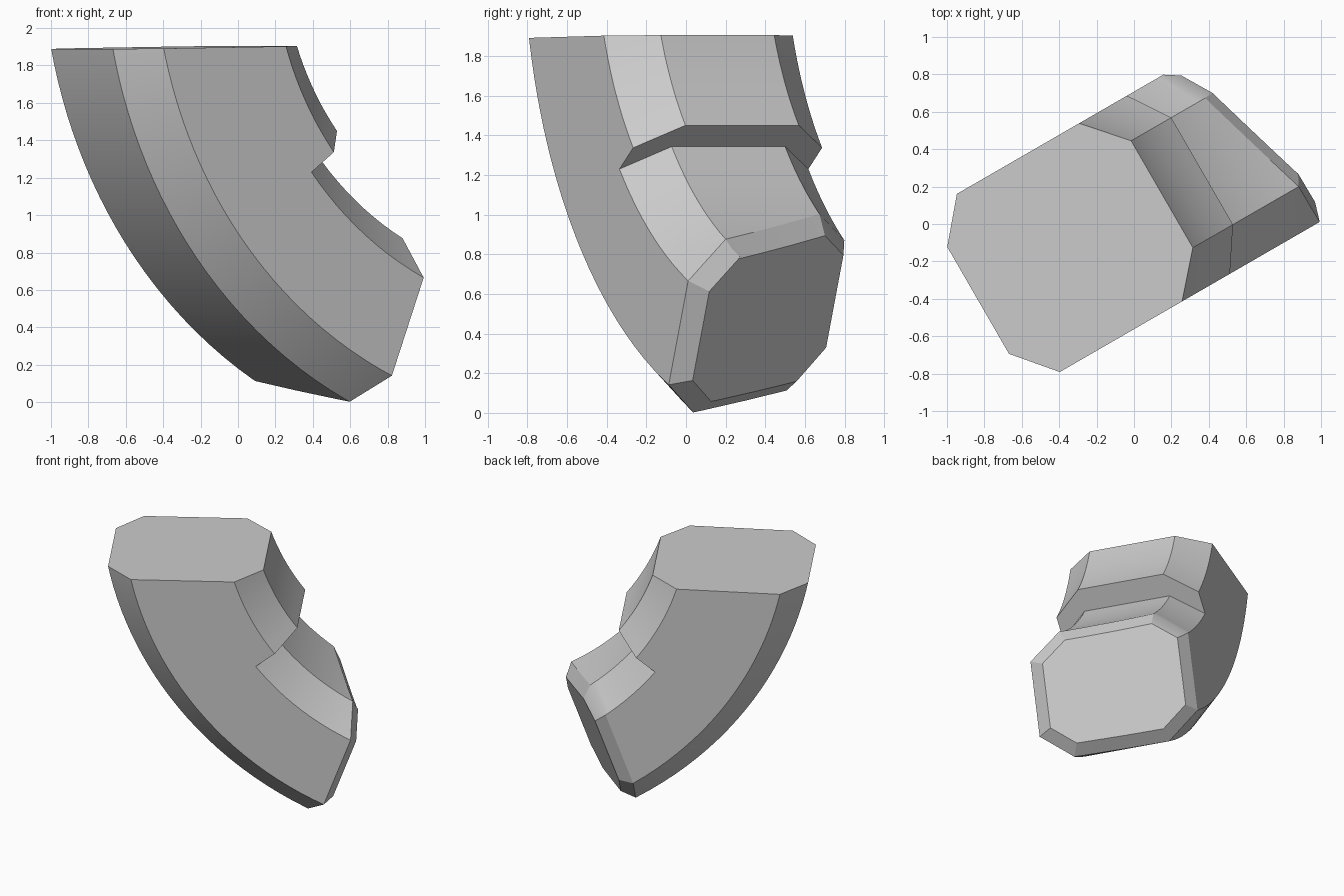
import bpy, bmesh, math
from mathutils import Matrix, Vector

cube = bpy.data.objects.get("Cube")
if cube:
    bpy.data.objects.remove(cube, do_unlink=True)

grey = bpy.data.materials.new("plain grey")
grey.use_nodes = True
colour = (0.6, 0.6, 0.6, 1)
grey.diffuse_color = colour
grey.node_tree.nodes["Principled BSDF"].inputs["Base Color"].default_value = colour

# Bend: octagonal section swept round a horizontal axis
CENTRE_X, CENTRE_Z, MIDDLE = 1.733, 2.44, 0.063
WIDE, NARROW = 0.55, 0.33
OUTER, OUTER_SIDE, SHOULDER = 2.716, 2.533, 1.975
STEP_ANGLE = 37.8


def section(bm, angle, inner, inner_side):
    """One ring of the sweep, as chamfered half mirrored to the other side."""
    half = [(NARROW, inner), (WIDE, inner_side), (WIDE, SHOULDER),
            (WIDE, OUTER_SIDE), (NARROW, OUTER)]
    ring = half + [(-w, r) for w, r in reversed(half)]
    a = math.radians(angle)
    return [bm.verts.new((CENTRE_X - r * math.cos(a), MIDDLE + w,
                          CENTRE_Z - r * math.sin(a))) for w, r in ring]


def cut(bm, point, normal):
    """Slice off everything on the normal side and close the opening."""
    geom = bm.verts[:] + bm.edges[:] + bm.faces[:]
    res = bmesh.ops.bisect_plane(bm, geom=geom, dist=1e-5, plane_co=point,
                                 plane_no=normal, clear_outer=True)
    rim = [e for e in res["geom_cut"] if isinstance(e, bmesh.types.BMEdge)]
    return bmesh.ops.contextual_create(bm, geom=rim)["faces"]


bm = bmesh.new()
rings = []
N = 16
# Upper length, then the stepped-in lower length
for start, end, inner, side in ((5, STEP_ANGLE, 1.615, 1.8),
                                (STEP_ANGLE, 75, 1.79, SHOULDER)):
    for i in range(N + 1):
        rings.append(section(bm, start + (end - start) * i / N, inner, side))
for a, b in zip(rings, rings[1:]):
    for i in range(len(a)):
        j = (i + 1) % len(a)
        bm.faces.new((a[i], a[j], b[j], b[i]))
bmesh.ops.remove_doubles(bm, verts=bm.verts, dist=1e-4)

# Nearly level top and slanted lower end
cut(bm, Vector((0, 0, 1.902)), Vector((-0.015, 0, 1)))
end_face = cut(bm, Vector((0.436, 0, 0)), Vector((1, 0.37, -0.374)))
bmesh.ops.recalc_face_normals(bm, faces=bm.faces)

# Raised bevelled cap on the lower end
bmesh.ops.dissolve_limit(bm, angle_limit=0.001, verts=bm.verts, edges=bm.edges)
slant = Vector((1, 0.37, -0.374)).normalized()
cap = max(bm.faces, key=lambda f: f.normal.dot(slant))
bmesh.ops.inset_region(bm, faces=[cap], thickness=0.083, depth=0.08,
                       use_even_offset=True)

bmesh.ops.rotate(bm, verts=bm.verts, matrix=Matrix.Rotation(math.radians(30), 3, "Z"))
mesh = bpy.data.meshes.new("bent_bar")
bm.to_mesh(mesh)
bm.free()
mesh.materials.append(grey)
bar = bpy.data.objects.new("bent_bar", mesh)
bpy.context.collection.objects.link(bar)
bpy.context.view_layer.objects.active = bar
bar.select_set(True)
bpy.ops.object.shade_smooth_by_angle(angle=math.radians(25))
